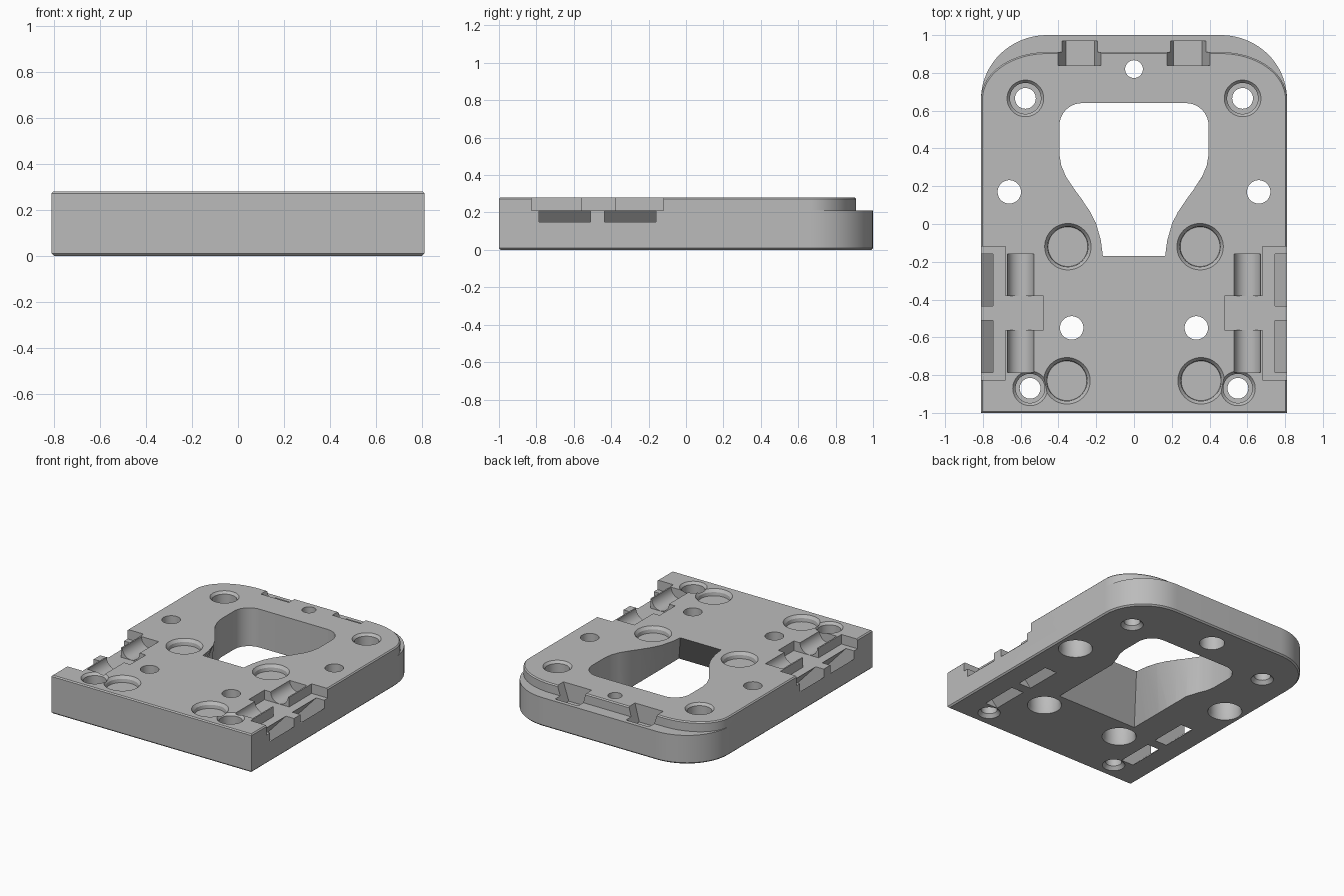
import bpy, bmesh, math

cube = bpy.data.objects.get("Cube")
if cube:
    bpy.data.objects.remove(cube, do_unlink=True)

grey = bpy.data.materials.new("plain grey")
grey.use_nodes = True
grey.diffuse_color = (0.5, 0.5, 0.5, 1)
grey.node_tree.nodes["Principled BSDF"].inputs["Base Color"].default_value = (0.5, 0.5, 0.5, 1)


def loft(name, sections):
    """Closed solid through rings of equal point count."""
    bm = bmesh.new()
    rings = [[bm.verts.new(p) for p in ring] for ring in sections]
    for a, b in zip(rings, rings[1:]):
        for i in range(len(a)):
            j = (i + 1) % len(a)
            bm.faces.new((a[i], a[j], b[j], b[i]))
    bm.faces.new(rings[0][::-1])
    bm.faces.new(rings[-1])
    bmesh.ops.remove_doubles(bm, verts=bm.verts, dist=1e-5)
    bmesh.ops.recalc_face_normals(bm, faces=bm.faces)
    mesh = bpy.data.meshes.new(name)
    bm.to_mesh(mesh)
    bm.free()
    mesh.materials.append(grey)
    obj = bpy.data.objects.new(name, mesh)
    bpy.context.collection.objects.link(obj)
    return obj


# Plate: rounded at the back, with a stepped ledge and thin chamfers
def outline(z, back, ry, inset=0.0):
    w, rx, front = 0.81 - inset, 0.35 - inset, -1 + inset
    back, ry = back - inset, ry - inset
    arc = [math.radians(90 * i / 20) for i in range(21)]
    half = [(w, front)] + [(w - rx + rx * math.cos(t), back - ry + ry * math.sin(t)) for t in arc]
    return [(x, y, z) for x, y in half] + [(-x, y, z) for x, y in reversed(half)]


plate = loft("base_plate", [
    outline(0, 1, 0.34, 0.01), outline(0.01, 1, 0.34), outline(0.21, 1, 0.34),
    outline(0.21, 0.91, 0.25), outline(0.272, 0.91, 0.25), outline(0.28, 0.91, 0.25, 0.008)])


def cut(cutter):
    cutter.hide_render = True
    mod = plate.modifiers.new("cut", "BOOLEAN")
    mod.operation, mod.solver, mod.object = "DIFFERENCE", "EXACT", cutter
    bpy.context.view_layer.objects.active = plate
    bpy.ops.object.modifier_apply(modifier=mod.name)
    bpy.data.objects.remove(cutter, do_unlink=True)


def circle(x, y, z, r, n=48):
    return [(x + r * math.cos(2 * math.pi * i / n), y + r * math.sin(2 * math.pi * i / n), z)
            for i in range(n)]


def bore(x, y, *levels):
    cut(loft("bore_cutter", [circle(x, y, z, r) for z, r in levels]))


def extrude_y(profile, y0, y1):
    cut(loft("slot_cutter", [[(x, y, z) for x, z in profile] for y in (y0, y1)]))


def box(x0, x1, y0, y1, z0, z1):
    extrude_y([(x0, z0), (x1, z0), (x1, z1), (x0, z1)], y0, y1)


# Keyhole window: upright at the top, flaring into a front ramp underneath
top_half = [(0.165, -0.17), (0.175, -0.09), (0.2, 0.0), (0.23, 0.06), (0.27, 0.12),
            (0.32, 0.19), (0.36, 0.25), (0.385, 0.31), (0.395, 0.37)]
top_half += [(0.275 + 0.12 * math.cos(math.radians(a)), 0.52 + 0.12 * math.sin(math.radians(a)))
             for a in range(0, 91, 9)]
low_half = []
for x, y in top_half:
    blend = max(0, min(1, (0.25 - y) / 0.42))
    low_half.append((max(x, 0.33) if y < 0.25 else x, y - 0.22 * blend))


def mirrored(half, z):
    return [(x, y, z) for x, y in half] + [(-x, y, z) for x, y in reversed(half)]


def window_ring(t):
    half = [(a[0] + (b[0] - a[0]) * t, a[1] + (b[1] - a[1]) * t)
            for a, b in zip(low_half, top_half)]
    return mirrored(half, 0.28 * t)


cut(loft("window_cutter", [window_ring(-0.02), window_ring(1.02)]))

for s in (-1, 1):
    # Screw holes counterbored from above
    for x, y, r in ((0.575, 0.665, 0.097), (0.55, -0.87, 0.092)):
        bore(s * x, y, (-0.01, 0.085), (0.025, 0.055), (0.13, 0.055), (0.13, r - 0.015),
             (0.262, r - 0.015), (0.28, r), (0.3, r))
    # Shallow round pockets
    for x, y in ((0.35, -0.12), (0.355, -0.83)):
        bore(s * x, y, (0.235, 0.105), (0.26, 0.108), (0.28, 0.123), (0.3, 0.123))
    # Through holes counterbored from below
    for x, y in ((0.66, 0.17), (0.33, -0.55)):
        bore(s * x, y, (-0.01, 0.12), (0.02, 0.108), (0.14, 0.108), (0.14, 0.062), (0.3, 0.062))

    # Side recess with its cross groove
    for x0, y0, y1 in ((0.68, -0.825, -0.12), (0.48, -0.56, -0.38)):
        lo, hi = sorted((s * x0, s * 0.9))
        box(lo, hi, y0, y1, 0.21, 0.4)

    # Strap channels: sloping tunnel to the underside and rounded dish above
    tunnel = [(0.87, 0.2), (0.81, 0.15), (0.65, 0), (0.64, -0.01),
              (0.54, -0.01), (0.55, 0), (0.75, 0.215), (0.87, 0.215)]
    dish = [(0.6 + 0.07 * math.cos(math.radians(a)), 0.281 + 0.07 * math.sin(math.radians(a)))
            for a in range(180, 361, 12)] + [(0.67, 0.3), (0.53, 0.3)]
    for y0, y1 in ((-0.785, -0.51), (-0.435, -0.16)):
        for profile in (tunnel, dish):
            extrude_y([(s * x, z) for x, z in profile], y0, y1)

    # Tapered latch notch at the back
    extrude_y([(s * x, z) for x, z in ((0.21, 0.15), (0.36, 0.15), (0.41, 0.3), (0.17, 0.3))],
              0.84, 0.97)

# Centre hole at the back
bore(0, 0.82, (-0.01, 0.085), (0.1, 0.085), (0.1, 0.047), (0.3, 0.047))

bpy.ops.object.select_all(action="DESELECT")
plate.select_set(True)
bpy.context.view_layer.objects.active = plate
bpy.ops.object.shade_smooth_by_angle(angle=math.radians(25))
